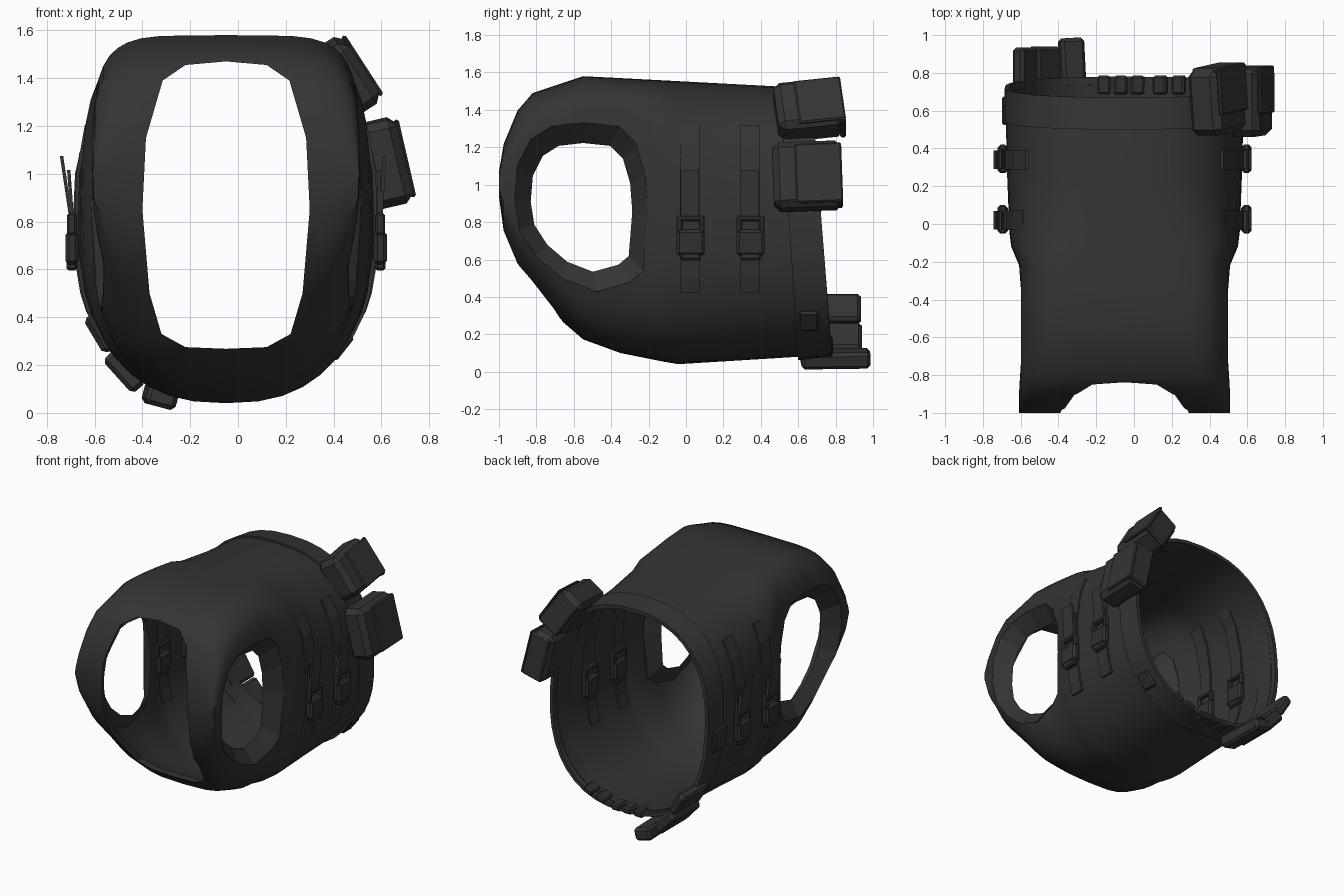
import bpy, bmesh, math
from mathutils import Matrix, Vector

if "Cube" in bpy.data.objects:
    bpy.data.objects.remove(bpy.data.objects["Cube"])

CX = -0.05  # centre line of the vest
WALL = 0.025


def material(name, v):
    m = bpy.data.materials.new(name)
    m.diffuse_color = (v, v, v, 1)
    m.use_nodes = True
    m.node_tree.nodes["Principled BSDF"].inputs["Base Color"].default_value = m.diffuse_color
    return m


FABRIC = material("dark_fabric", 0.034)
PLASTIC = material("black_plastic", 0.03)


def lerp(table, t):
    if t <= table[0][0]:
        return table[0][1]
    for (a, va), (b, vb) in zip(table, table[1:]):
        if t <= b:
            return va + (vb - va) * (t - a) / (b - a)
    return table[-1][1]


def finish(bm, name, mat=FABRIC):
    bmesh.ops.recalc_face_normals(bm, faces=bm.faces[:])
    me = bpy.data.meshes.new(name)
    bm.to_mesh(me)
    bm.free()
    me.materials.append(mat)
    ob = bpy.data.objects.new(name, me)
    bpy.context.collection.objects.link(ob)
    return ob


def smooth(ob, angle=35):
    bpy.ops.object.select_all(action='DESELECT')
    ob.select_set(True)
    bpy.context.view_layer.objects.active = ob
    bpy.ops.object.shade_smooth_by_angle(angle=math.radians(angle))


def loft(name, loops, closed=False, caps=True, mat=FABRIC):
    bm = bmesh.new()
    rows = [[bm.verts.new(p) for p in l] for l in loops]
    n = len(rows[0])
    pairs = list(zip(rows, rows[1:])) + ([(rows[-1], rows[0])] if closed else [])
    for a, b in pairs:
        for i in range(n):
            j = (i + 1) % n
            bm.faces.new((a[i], a[j], b[j], b[i]))
    if caps and not closed:
        bm.faces.new(rows[0])
        bm.faces.new(rows[-1])
    return finish(bm, name, mat)


def prism_y(name, poly, y0, y1, mat=FABRIC):
    return loft(name, [[(x, y, z) for x, z in poly] for y in (y0, y1)], mat=mat)


def box(name, loc, size, angle=0, tilt=0, bevel=0.02, mat=FABRIC):
    # size = (outward, along y, tangential); angle turns the outward axis from +x towards +z
    bm = bmesh.new()
    bmesh.ops.create_cube(bm, size=1)
    bmesh.ops.scale(bm, vec=size, verts=bm.verts)
    if bevel:
        bmesh.ops.bevel(bm, geom=bm.edges[:], offset=bevel, segments=1, affect='EDGES')
    rot = Matrix.Rotation(-math.radians(angle), 4, 'Y') @ Matrix.Rotation(math.radians(tilt), 4, 'X')
    bmesh.ops.transform(bm, matrix=Matrix.Translation(loc) @ rot, verts=bm.verts)
    return finish(bm, name, mat)


def cut(ob, cutter):
    m = ob.modifiers.new("cut", 'BOOLEAN')
    m.operation, m.solver, m.object = 'DIFFERENCE', 'EXACT', cutter
    bpy.context.view_layer.objects.active = ob
    bpy.ops.object.modifier_apply(modifier=m.name)
    bpy.data.objects.remove(cutter)


# Outline by depth: top, bottom, half width, and squareness of the upper and lower half
TOP = [(-1, 1.07), (-0.97, 1.25), (-0.9, 1.4), (-0.82, 1.49), (-0.55, 1.58), (-0.35, 1.57),
       (0.5, 1.525), (0.7, 1.51)]
BOTTOM = [(-1, 0.93), (-0.98, 0.75), (-0.9, 0.55), (-0.68, 0.285), (-0.5, 0.13), (-0.05, 0.04),
          (0.6, 0.08), (0.8, 0.10)]
WIDTH = [(-0.22, 0.558), (-0.12, 0.60), (0.0, 0.615), (0.6, 0.63)]
SQUARE_UP = [(-0.25, 5.2), (0.0, 2.8), (0.6, 2.4)]
SQUARE_LOW = [(-0.5, 3.2), (0.0, 2.4)]
N = 40


def section(y):
    zt, zb = lerp(TOP, y), lerp(BOTTOM, y)
    return (zt + zb) / 2, (zt - zb) / 2, lerp(WIDTH, y)


def half_width(y, z):
    zc, h, w = section(y)
    n = lerp(SQUARE_UP if z > zc else SQUARE_LOW, y)
    return w * max(1 - min(abs(z - zc) / h, 1) ** n, 0.01) ** (1 / n)


def ring(y, off=0.0, tilt=0.0, dy=0.0):
    zc, h, w = section(y)
    pts = []
    for i in range(N):
        a = 2 * math.pi * i / N
        c, s = math.cos(a), math.sin(a)
        n = lerp(SQUARE_UP if s > 0 else SQUARE_LOW, y)
        x = math.copysign(abs(c) ** (2 / n), c)
        z = math.copysign(abs(s) ** (2 / n), s)
        pts.append((CX + (w + off) * x, y + dy + tilt * (1 - z) / 2, zc + (h + off) * z))
    return pts


# Vest shell: hollow tube closed over the shoulders
STATIONS = [-1, -0.975, -0.9, -0.82, -0.68, -0.55, -0.35, -0.22, -0.12, -0.04, 0.25, 0.48]
shell = loft("vest_shell", [ring(y) for y in STATIONS] + [ring(0.64, -0.005, 0.1)])
hollow = loft("hollow_cutter", [ring(y, -WALL, dy=WALL) for y in STATIONS[:-1]]
              + [ring(0.5, -WALL), ring(0.85, -WALL, 0.1)])
cut(shell, hollow)

# Neck opening
NECK = [(0.17, 0.275), (0.27, 0.33), (0.32, 0.5), (0.35, 0.85), (0.335, 1.15), (0.265, 1.39), (0.17, 1.455)]
poly = [(CX, 0.268)] + [(CX + w, z) for w, z in NECK] + [(CX, 1.47)] + [(CX - w, z) for w, z in reversed(NECK)]
cut(shell, prism_y("neck_cutter", poly, -1.2, -0.55))

# Arm openings with sloped rims
ARM = [(-0.915, 0.92), (-0.9, 1.1), (-0.83, 1.24), (-0.72, 1.31), (-0.55, 1.33), (-0.36, 1.31),
       (-0.27, 1.22), (-0.22, 1.05), (-0.205, 0.85), (-0.23, 0.54), (-0.3, 0.48), (-0.48, 0.43),
       (-0.66, 0.5), (-0.8, 0.62), (-0.89, 0.76)]


def arm_loop(s, k, dx=None, off=0.0):
    # without dx the loop follows the shell surface
    return [(CX + s * (dx or half_width(y, z) + off), -0.555 + (y + 0.555) * k, 0.875 + (z - 0.875) * k)
            for y, z in ARM]


for s, side in ((1, "right"), (-1, "left")):
    cut(shell, loft("arm_cutter", [arm_loop(s, 1, 0.36), arm_loop(s, 1, 0.8)]))
    loft("arm_rim_" + side, [arm_loop(s, 1.005, off=0.001), arm_loop(s, 0.765, 0.45), arm_loop(s, 1.01, off=-0.03)],
         closed=True)
smooth(shell)

# Waist belt, tilted around the open end
belt = loft("waist_belt", [ring(0.5, 0.012, 0.1), ring(0.67, 0.004, 0.11), ring(0.67, -0.022, 0.11),
                           ring(0.5, -0.03, 0.1)], closed=True)
smooth(belt)


# Side straps: webbing, buckle and loose tail, outside and seen again on the lining
def webbing(name, s, y, off, thick=0.015):
    zs = [0.42, 0.5, 0.65, 0.8, 1.0, 1.2, 1.32]
    outer = [(CX + s * (half_width(y, z) + off + thick), z) for z in zs]
    inner = [(CX + s * (half_width(y, z) + off), z) for z in reversed(zs)]
    prism_y(name, outer + inner, y - 0.052, y + 0.052)


for s, side in ((1, "right"), (-1, "left")):
    for k, y in enumerate((0.02, 0.34)):
        tag = f"_{side}_{k}"
        webbing("side_strap" + tag, s, y, 0.002)
        webbing("lining_strap" + tag, s, y, -0.038)
        for part, dx in (("side", 0.645), ("lining", 0.575)):
            x = CX + s * dx
            box(f"{part}_buckle_body{tag}", (x, y + 0.005, 0.69), (0.055, 0.15, 0.14), bevel=0.015, mat=PLASTIC)
            for e in (-1, 1):
                box(f"{part}_buckle_arm{tag}", (x, y + 0.005 + e * 0.06, 0.79), (0.04, 0.03, 0.09),
                    bevel=0.008, mat=PLASTIC)
            box(f"{part}_buckle_bar{tag}", (x, y + 0.005, 0.82), (0.04, 0.14, 0.025), bevel=0.006, mat=PLASTIC)
            box(f"{part}_buckle_tongue{tag}", (x, y + 0.005, 0.62), (0.045, 0.11, 0.05), bevel=0.01, mat=PLASTIC)
        # loose tails lean outwards on the left
        for e, (a, b) in enumerate(((0.64, 0.685), (0.635, 0.655))):
            if s > 0:
                b = a + 0.02 - 0.02 * e
            prism_y(f"strap_tail{tag}_{e}", [(CX + s * a, 0.8), (CX + s * (a + 0.014), 0.8),
                    (CX + s * (b + 0.01), 1.075 - 0.06 * e), (CX + s * (b - 0.004), 1.075 - 0.06 * e)],
                    y - 0.05, y + 0.05)

# Large pouches at the upper right, each with a lid flap
for name, c, size, ang, tilt in (
        ("upper_pouch", (0.44, 0.655, 1.40), (0.19, 0.35, 0.30), 33, 7),
        ("lower_pouch", (0.615, 0.65, 1.045), (0.17, 0.37, 0.36), 13, 2)):
    box(name, c, size, ang, tilt, bevel=0.035)
    a = math.radians(ang)
    out = Vector((math.cos(a), 0, math.sin(a)))
    box(name + "_flap", Vector(c) + out * size[0] * 0.5 + Vector((0, 0.06, 0)),
        (0.022, 0.25, size[2] * 0.9), ang, tilt, bevel=0.008)
    box(name + "_lid", Vector(c) + out * 0.01 + Vector((0, 0.17, 0)),
        (size[0] * 0.9, 0.03, size[2] * 0.9), ang, tilt, bevel=0.01)

# Slim pouches at the lower left
for k, (c, size, ang) in enumerate((
        ((-0.575, 0.79, 0.335), (0.07, 0.29, 0.17), 211),
        ((-0.475, 0.78, 0.175), (0.08, 0.32, 0.19), 222),
        ((-0.325, 0.80, 0.07), (0.09, 0.37, 0.13), 255))):
    box(f"slim_pouch_{k}", c, size, ang, -3 if k == 2 else 0, bevel=0.018)

# Belt buckle, side tab, and clips along the lower back rim
box("belt_buckle_right", (CX + 0.48, 0.655, 0.28), (0.05, 0.11, 0.13), -38, bevel=0.012, mat=PLASTIC)
box("belt_tab_left", (CX - 0.635, 0.60, 0.72), (0.03, 0.15, 0.16), bevel=0.01, mat=PLASTIC)
for k, (x, z) in enumerate(((-0.16, 0.10), (-0.07, 0.10), (0.02, 0.10), (0.14, 0.13), (0.24, 0.16))):
    box(f"rim_clip_{k}", (x, 0.735, z), (0.075, 0.10, 0.05), 25 if k > 2 else 0, bevel=0.012, mat=PLASTIC)
